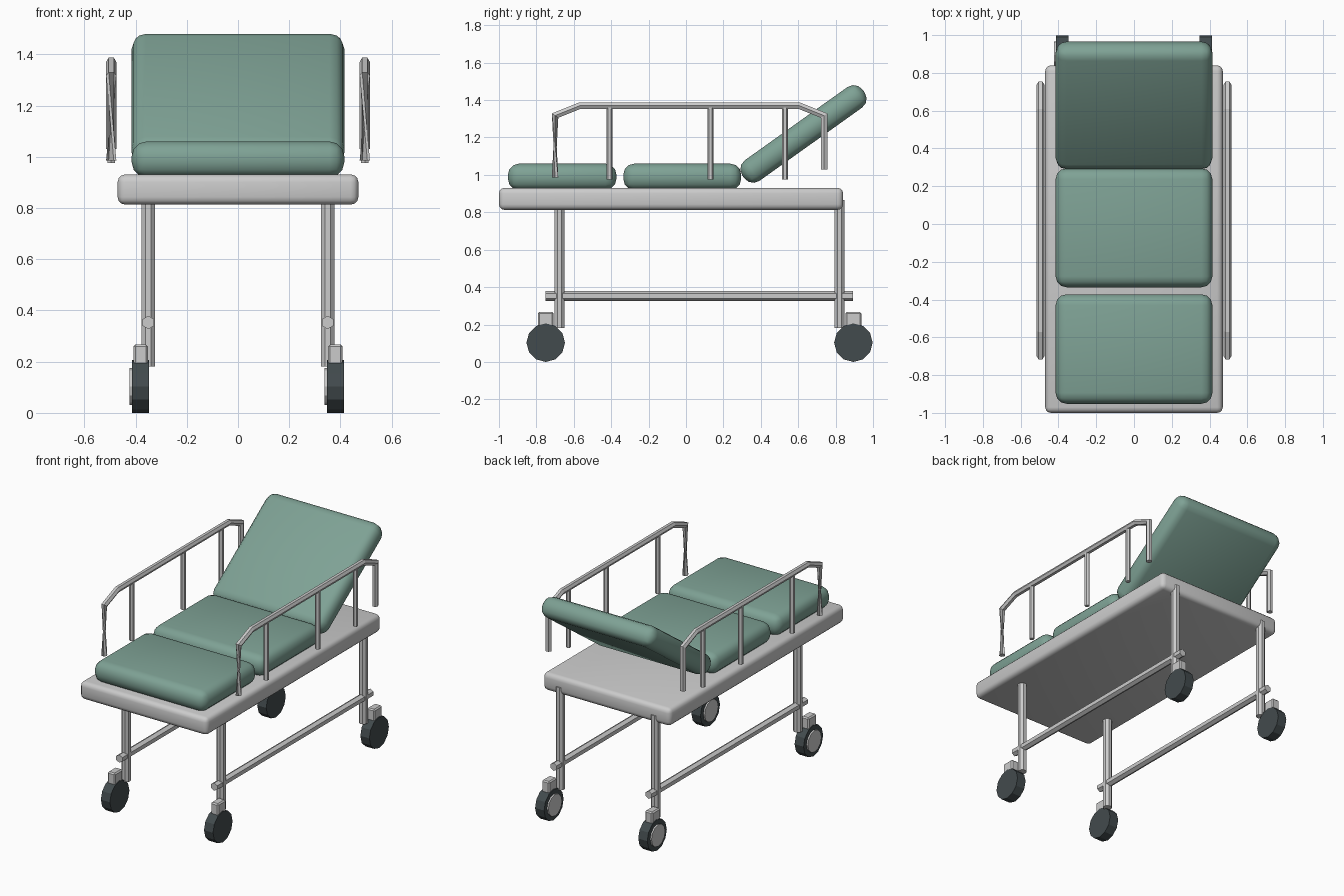
import bpy, bmesh
from math import pi, cos, sin, radians
from mathutils import Vector, Matrix

if "Cube" in bpy.data.objects:
    bpy.data.objects.remove(bpy.data.objects["Cube"])


def material(name, rgb):
    m = bpy.data.materials.new(name)
    m.diffuse_color = (*rgb, 1)
    m.use_nodes = True
    m.node_tree.nodes["Principled BSDF"].inputs["Base Color"].default_value = m.diffuse_color
    return m


GREEN = material("green_vinyl", (0.21, 0.36, 0.30))
RUBBER = material("dark_rubber", (0.055, 0.07, 0.075))


def finish(name, bm, mat=None, smooth=False):
    bmesh.ops.recalc_face_normals(bm, faces=bm.faces)
    me = bpy.data.meshes.new(name)
    bm.to_mesh(me)
    bm.free()
    ob = bpy.data.objects.new(name, me)
    bpy.context.collection.objects.link(ob)
    if mat:
        me.materials.append(mat)
    if smooth:
        bpy.ops.object.select_all(action='DESELECT')
        ob.select_set(True)
        bpy.context.view_layer.objects.active = ob
        bpy.ops.object.shade_smooth_by_angle(angle=radians(40))
    return ob


def rounded_box(name, centre, size, bevel, segments, mat=None, tilt=0, smooth=True):
    bm = bmesh.new()
    bmesh.ops.create_cube(bm, size=1)
    bmesh.ops.scale(bm, vec=size, verts=bm.verts)
    bmesh.ops.bevel(bm, geom=bm.edges[:], offset=bevel, segments=segments,
                    profile=0.5, affect='EDGES')
    bm.transform(Matrix.Translation(centre) @ Matrix.Rotation(tilt, 4, 'X'))
    return finish(name, bm, mat, smooth)


def cylinder(name, a, b, r, sides, mat=None, spin=0):
    a, b = Vector(a), Vector(b)
    bm = bmesh.new()
    bmesh.ops.create_cone(bm, cap_ends=True, segments=sides, radius1=r, radius2=r,
                          depth=(b - a).length)
    turn = (b - a).to_track_quat('Z', 'Y').to_matrix().to_4x4()
    bm.transform(Matrix.Translation((a + b) / 2) @ turn @ Matrix.Rotation(spin, 4, 'Z'))
    return finish(name, bm, mat)


def bent_tube(name, x, path, r, sides, first_twist):
    """Tube along a (y, z) path; the first ring is twisted to pinch the post."""
    pts = [Vector((x, y, z)) for y, z in path]
    bm = bmesh.new()
    rings = []
    for i, p in enumerate(pts):
        d_in = (p - pts[max(i - 1, 0)]).normalized()
        d_out = (pts[min(i + 1, len(pts) - 1)] - p).normalized()
        t = (d_in + d_out).normalized()
        n = t.cross(Vector((1, 0, 0)))
        width = r
        if 0 < i < len(pts) - 1:
            width = r / max(t.dot(d_in), 0.5)
        off = first_twist if i == 0 else 0
        rings.append([bm.verts.new(p + Vector((r * cos(a), 0, 0)) + n * width * sin(a))
                      for a in (2 * pi * k / sides + off for k in range(sides))])
    for ra, rb in zip(rings, rings[1:]):
        for k in range(sides):
            j = (k + 1) % sides
            bm.faces.new((ra[k], ra[j], rb[j], rb[k]))
    bm.faces.new(rings[0])
    bm.faces.new(rings[-1])
    return finish(name, bm)


# Deck
rounded_box("deck", (0, -0.08, 0.872), (0.94, 1.84, 0.118), 0.03, 3)

# Cushions
rounded_box("foot_cushion", (0, -0.662, 0.99), (0.83, 0.58, 0.14), 0.058, 3, GREEN)
rounded_box("seat_cushion", (0, -0.02, 0.99), (0.83, 0.63, 0.14), 0.058, 3, GREEN)
rounded_box("backrest_cushion", (0, 0.628, 1.219), (0.83, 0.79, 0.135), 0.058, 3,
            GREEN, radians(35.5))

for s, side in ((-1, "left"), (1, "right")):
    # Legs, lower stretcher and casters
    cylinder(f"{side}_stretcher", (s * 0.35, -0.75, 0.353), (s * 0.35, 0.893, 0.353),
             0.026, 6, spin=0)
    for end, leg_y, wheel_y in (("front", -0.677, -0.75), ("rear", 0.82, 0.895)):
        cylinder(f"{side}_{end}_leg", (s * 0.35, leg_y, 0.182), (s * 0.35, leg_y, 0.865),
                 0.029, 8, spin=pi / 8)
        rounded_box(f"{side}_{end}_caster_fork", (s * 0.38, wheel_y, 0.215),
                    (0.056, 0.084, 0.105), 0.008, 1, smooth=False)
        wx = s * 0.38
        cylinder(f"{side}_{end}_wheel", (wx - 0.033, wheel_y, 0.103),
                 (wx + 0.033, wheel_y, 0.103), 0.103, 12, RUBBER)
        cylinder(f"{side}_{end}_hub", (wx - 0.043, wheel_y, 0.103),
                 (wx - 0.02, wheel_y, 0.103), 0.072, 12)

    # Side guard rail with upright posts
    x = s * 0.495
    bent_tube(f"{side}_guard_rail", x,
              [(-0.70, 0.985), (-0.70, 1.317), (-0.568, 1.37), (0.606, 1.37),
               (0.738, 1.317), (0.738, 1.03)], 0.02, 6, radians(120))
    for i, y in enumerate((-0.41, 0.132, 0.53)):
        cylinder(f"{side}_guard_post_{i + 1}", (x, y, 0.975), (x, y, 1.365), 0.016, 6)
